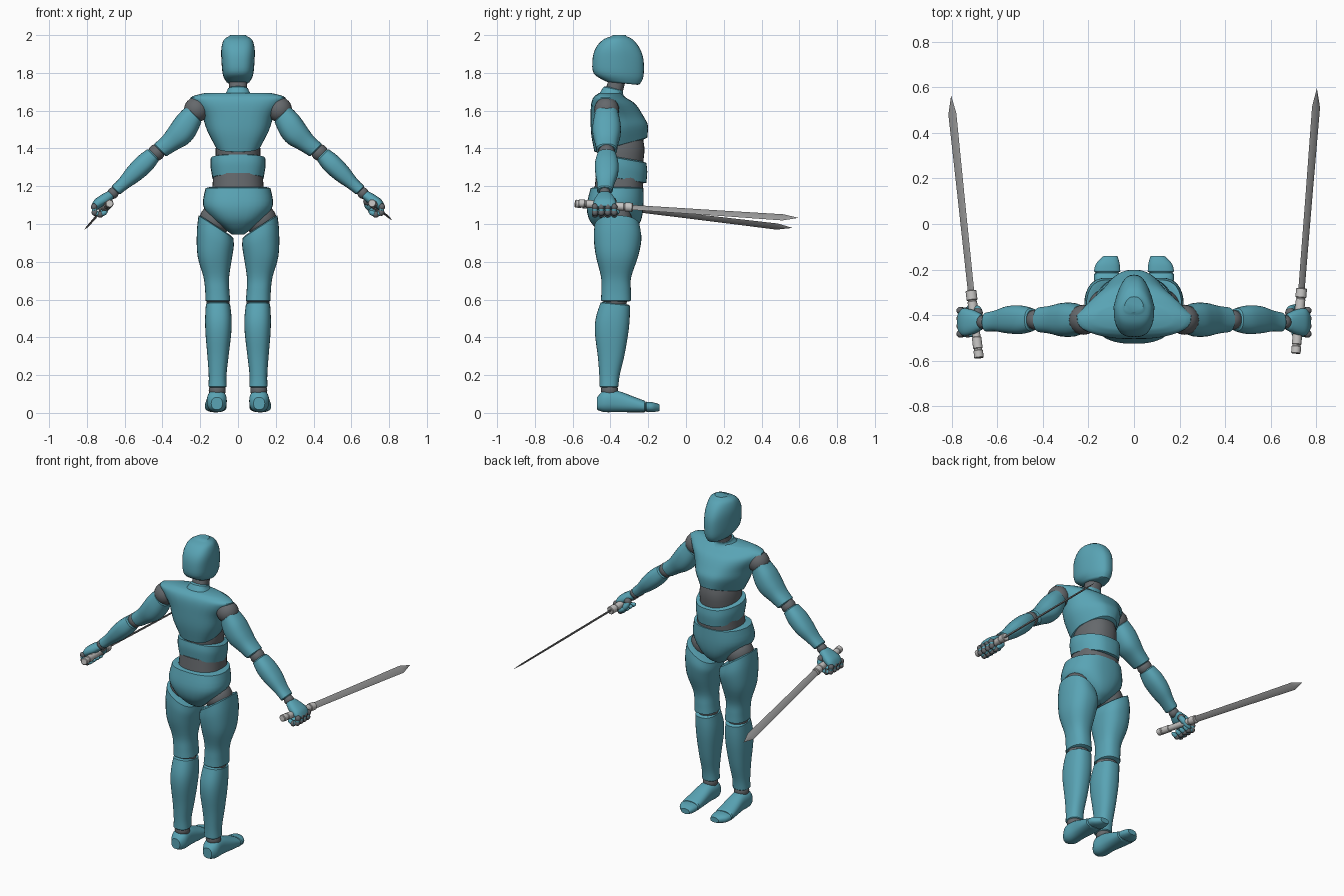
import bpy, bmesh, math
from mathutils import Vector, Matrix

if "Cube" in bpy.data.objects:
    bpy.data.objects.remove(bpy.data.objects["Cube"])


def make_material(name, rgb):
    mat = bpy.data.materials.new(name)
    mat.use_nodes = True
    mat.diffuse_color = (*rgb, 1)
    mat.node_tree.nodes["Principled BSDF"].inputs["Base Color"].default_value = (*rgb, 1)
    return mat


TEAL = make_material("teal shell", (.1, .37, .46))
DARK = make_material("dark joint", (.13, .14, .15))
STEEL = make_material("blade steel", (.32, .32, .32))
PALE = make_material("pale grip", (.56, .55, .54))

X, Y, Z = Vector((1, 0, 0)), Vector((0, 1, 0)), Vector((0, 0, 1))
SIDES = (("left", 1), ("right", -1))


def finish(bm, name, mat, side=1, angle=35):
    """Turn a bmesh into a shaded object, mirrored in x when side is -1."""
    if side < 0:
        bmesh.ops.scale(bm, vec=(-1, 1, 1), verts=bm.verts)
    bmesh.ops.recalc_face_normals(bm, faces=bm.faces)
    mesh = bpy.data.meshes.new(name)
    bm.to_mesh(mesh)
    bm.free()
    mesh.materials.append(mat)
    obj = bpy.data.objects.new(name, mesh)
    bpy.context.collection.objects.link(obj)
    bpy.ops.object.select_all(action="DESELECT")
    obj.select_set(True)
    bpy.context.view_layer.objects.active = obj
    bpy.ops.object.shade_smooth_by_angle(angle=math.radians(angle))
    return obj


def smooth_rows(rows, steps):
    """Catmull-Rom interpolation between section rows."""
    result = []
    for i in range(len(rows) - 1):
        before, a, b = rows[max(i - 1, 0)], rows[i], rows[i + 1]
        after = rows[min(i + 2, len(rows) - 1)]
        for k in range(steps):
            t = k / steps
            result.append([
                q + t / 2 * (r - p + t * (2 * p - 5 * q + 4 * r - s + t * (3 * (q - r) + s - p)))
                for p, q, r, s in zip(before, a, b, after)])
    return result + [list(rows[-1])]


def loft(name, mat, rows, u=X, v=Y, power=2.4, taper=0, side=1, segs=32, steps=4, rim=.006):
    """Skin sections (x, y, z, half width, half depth, slant along u, slant along v)."""
    rows = [list(row) + [0] * (7 - len(row)) for row in rows]
    rings = smooth_rows(rows, steps)
    # soft rim at both ends
    ends = []
    for end, near in ((rings[0], rings[1]), (rings[-1], rings[-2])):
        out = (Vector(end[:3]) - Vector(near[:3])).normalized() * rim
        ends.append([*(Vector(end[:3]) + out), end[3] * .85, end[4] * .85, *end[5:]])
    rings = [ends[0]] + rings + [ends[1]]
    normal = u.cross(v)
    bm = bmesh.new()
    loops = []
    for x, y, z, a, b, slant_u, slant_v in rings:
        loop = []
        for k in range(segs):
            angle = math.tau * k / segs
            c, s = math.cos(angle), math.sin(angle)
            c = math.copysign(abs(c) ** (2 / power), c)
            s = math.copysign(abs(s) ** (2 / power), s)
            c *= 1 - taper * max(0, s)
            p = Vector((x, y, z)) + u * c * a + v * s * b
            loop.append(bm.verts.new(p + normal * (slant_u * c * a + slant_v * s * b)))
        loops.append(loop)
    for low, high in zip(loops, loops[1:]):
        for k in range(segs):
            j = (k + 1) % segs
            bm.faces.new((low[k], low[j], high[j], high[k]))
    bm.faces.new(loops[0])
    bm.faces.new(loops[-1])
    return finish(bm, name, mat, side)


def capsule(name, mat, start, end, radius, side=1):
    """Stretched ball between two points."""
    start, end = Vector(start), Vector(end)
    axis = end - start
    turn = axis.to_track_quat("Z", "Y").to_matrix().to_4x4()
    size = Matrix.Diagonal((radius, radius, axis.length / 2 + radius, 1))
    bm = bmesh.new()
    bmesh.ops.create_uvsphere(bm, u_segments=20, v_segments=12, radius=1,
                              matrix=Matrix.Translation((start + end) / 2) @ turn @ size)
    return finish(bm, name, mat, side, 60)


# Head and neck
loft("head", TEAL, [(0, -.34, 1.75, .06, .095, 0, -.1), (0, -.357, 1.79, .08, .132, 0, -.06),
                    (0, -.36, 1.87, .088, .135), (0, -.362, 1.93, .088, .117),
                    (0, -.36, 1.975, .075, .08), (0, -.355, 1.994, .048, .04)], power=2.8, taper=.35)
loft("neck", DARK, [(0, -.385, 1.69, .05, .048), (0, -.36, 1.78, .047, .045)])
loft("collar", TEAL, [(0, -.395, 1.67, .085, .075), (0, -.39, 1.7, .06, .056, 0, -.2),
                      (0, -.385, 1.715, .054, .052, 0, -.2)])

# Torso
loft("chest", TEAL, [(0, -.345, 1.42, .12, .14, 0, .27), (0, -.352, 1.5, .165, .15, 0, .15),
                     (0, -.365, 1.57, .19, .14), (0, -.385, 1.635, .235, .117),
                     (0, -.405, 1.67, .25, .085), (0, -.405, 1.688, .2, .065)],
     power=2.9, taper=.4)
loft("upper_abdomen", DARK, [(0, -.345, 1.3, .115, .115), (0, -.345, 1.4, .118, .125),
                             (0, -.345, 1.48, .1, .11)], taper=.15)
loft("waist_band", TEAL, [(0, -.34, 1.24, .135, .13, 0, -.17), (0, -.34, 1.3, .145, .135, 0, -.17),
                          (0, -.34, 1.345, .145, .13, 0, -.17)], power=2.8, taper=.25)
loft("lower_abdomen", DARK, [(0, -.36, 1.14, .14, .13), (0, -.35, 1.27, .13, .125)])
loft("pelvis", TEAL, [(0, -.365, 1.19, .172, .14), (0, -.375, 1.1, .185, .15),
                      (0, -.375, 1.03, .14, .14), (0, -.37, .98, .08, .11),
                      (0, -.37, .95, .04, .07)], power=2.6, taper=.15)

ACROSS = Vector((1, 0, 1)).normalized()
ARM = -.42
for label, s in SIDES:
    def shell(part, rows, **options):
        loft(label + "_" + part, TEAL, rows, side=s, **options)

    def joint(part, place, radius):
        capsule(label + "_" + part, DARK, place, Vector(place) + Z * .001, radius, s)

    # Legs
    joint("hip_joint", (.12, -.37, 1.02), .085)
    shell("thigh", [(.117, -.365, .985, .092, .12, .65), (.12, -.362, .92, .098, .126, .35),
                    (.122, -.365, .83, .092, .112), (.115, -.37, .72, .068, .08),
                    (.11, -.37, .65, .064, .078), (.107, -.37, .595, .066, .08)])
    joint("knee_joint", (.106, -.375, .59), .062)
    shell("shin", [(.106, -.375, .575, .064, .078, 0, -.1), (.104, -.388, .5, .07, .09),
                   (.104, -.394, .42, .068, .088), (.106, -.397, .3, .056, .07),
                   (.108, -.405, .2, .047, .054), (.108, -.408, .14, .048, .05)])
    joint("ankle_joint", (.11, -.405, .12), .045)
    shell("foot", [(.112, -.465, .052, .035, .038), (.112, -.43, .062, .052, .058),
                   (.113, -.36, .06, .051, .056), (.116, -.28, .045, .056, .042),
                   (.118, -.22, .034, .058, .031)], v=Z)
    shell("toes", [(.118, -.208, .032, .058, .027), (.115, -.175, .03, .052, .026),
                   (.105, -.145, .028, .034, .019)], v=Z)

    # Arms
    joint("shoulder_joint", (.22, ARM, 1.605), .066)
    shell("upper_arm", [(.235, ARM, 1.58, .058, .062), (.272, ARM, 1.525, .07, .074),
                        (.31, ARM, 1.475, .068, .074), (.36, ARM, 1.43, .053, .062),
                        (.41, ARM, 1.392, .046, .055)], u=ACROSS)
    joint("elbow_joint", (.432, ARM, 1.378), .044)
    shell("forearm", [(.45, ARM, 1.365, .043, .05), (.495, ARM, 1.32, .052, .062),
                      (.55, ARM, 1.267, .048, .06), (.605, -.425, 1.215, .035, .046),
                      (.645, -.43, 1.18, .031, .042)], u=ACROSS)
    joint("wrist_joint", (.662, -.43, 1.163), .03)

    # Hand: palm, four curled fingers and a thumb
    shell("palm", [(.675, -.43, 1.155, .024, .036), (.705, -.43, 1.133, .029, .052),
                   (.74, -.43, 1.11, .027, .06), (.76, -.43, 1.088, .02, .056)], u=ACROSS)
    for i, finger in enumerate(("index", "middle", "ring", "little")):
        y = -.38 - .034 * i
        path = [(.762, y, 1.09), (.758, y, 1.06), (.73, y, 1.05), (.705, y, 1.06)]
        for k, part in enumerate(("base", "middle", "tip")):
            joint(f"{finger}_{part}_knuckle", path[k], .017)
            capsule(f"{label}_{finger}_{part}", TEAL, path[k], path[k + 1], .014, s)
    joint("thumb_joint", (.685, -.39, 1.12), .022)
    capsule(label + "_thumb_base", TEAL, (.68, -.385, 1.115), (.693, -.37, 1.085), .018, s)
    capsule(label + "_thumb_tip", TEAL, (.695, -.368, 1.08), (.72, -.365, 1.062), .015, s)


def sword(label, pommel, collar, tip, side):
    """Straight single blade with a round banded grip."""
    pommel, collar, tip = Vector(pommel), Vector(collar), Vector(tip)
    axis = (tip - collar).normalized()
    flat = Vector((1, 0, -.93))
    flat = (flat - axis * flat.dot(axis)).normalized()
    thick = axis.cross(flat)

    def tube(part, start, end, radius):
        rows = [(*pommel.lerp(collar, t), radius, radius) for t in (start, end)]
        loft(label + "_" + part, PALE, rows, u=flat, v=thick, power=2,
             side=side, segs=20, steps=1, rim=.003)

    tube("grip", .02, .95, .018)
    tube("pommel_cap", 0, .1, .021)
    tube("pommel_band", .14, .3, .021)
    tube("grip_band", .66, .84, .021)
    tube("blade_collar", .87, 1, .024)
    rows = [(*collar.lerp(tip, t), width, depth)
            for t, width, depth in ((0, .019, .006), (.5, .021, .006), (.91, .024, .005))]
    rows.append((*(tip - flat * .004), .001, .001))
    loft(label + "_blade", STEEL, rows, u=flat, v=thick, power=2,
         side=side, segs=4, steps=1, rim=.001)


sword("left_sword", (.71, -.565, 1.11), (.735, -.285, 1.088), (.805, .592, 1.03), 1)
sword("right_sword", (.68, -.585, 1.108), (.715, -.295, 1.08), (.805, .56, .977), -1)
